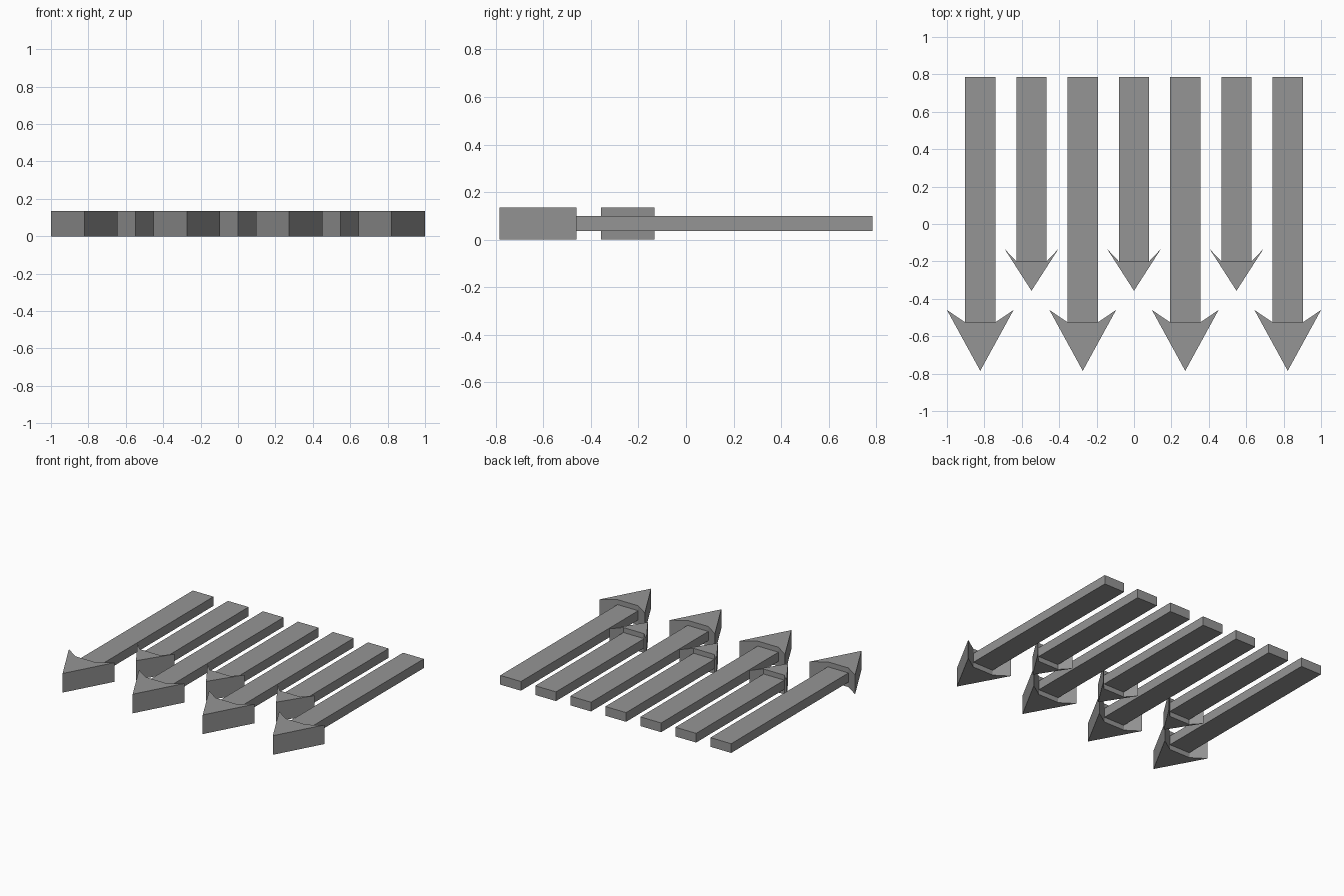
import bpy
import bmesh

cube = bpy.data.objects.get("Cube")
if cube:
    bpy.data.objects.remove(cube, do_unlink=True)

grey = bpy.data.materials.new("mid_grey")
grey.use_nodes = True
grey.diffuse_color = (0.3, 0.3, 0.3, 1)
grey.node_tree.nodes["Principled BSDF"].inputs["Base Color"].default_value = (0.3, 0.3, 0.3, 1)


def prism(name, outline, bottom, top):
    """Extrude a flat outline from bottom to top."""
    bm = bmesh.new()
    face = bm.faces.new([bm.verts.new((x, y, bottom)) for x, y in outline])
    result = bmesh.ops.extrude_face_region(bm, geom=[face])
    moved = [v for v in result["geom"] if isinstance(v, bmesh.types.BMVert)]
    bmesh.ops.translate(bm, verts=moved, vec=(0, 0, top - bottom))
    bmesh.ops.recalc_face_normals(bm, faces=bm.faces)
    mesh = bpy.data.meshes.new(name)
    bm.to_mesh(mesh)
    bm.free()
    mesh.materials.append(grey)
    obj = bpy.data.objects.new(name, mesh)
    bpy.context.collection.objects.link(obj)


SPACING = 0.274
HALF_SHAFT = 0.081
BACK = 0.785

# Seven arrows side by side, alternating long and short
for i in range(7):
    x = (i - 3) * SPACING
    if i % 2 == 0:
        kind, tip, notch, wing, half = "long", -0.785, -0.525, -0.46, 0.178
    else:
        kind, tip, notch, wing, half = "short", -0.357, -0.2, -0.133, 0.144

    # Slim shaft
    prism(f"{kind}_arrow_shaft_{i + 1}",
          [(x - HALF_SHAFT, notch), (x + HALF_SHAFT, notch),
           (x + HALF_SHAFT, BACK), (x - HALF_SHAFT, BACK)], 0.035, 0.1)

    # Thicker barbed head
    prism(f"{kind}_arrow_head_{i + 1}",
          [(x, tip), (x + half, wing), (x + HALF_SHAFT, notch),
           (x - HALF_SHAFT, notch), (x - half, wing)], 0, 0.135)
